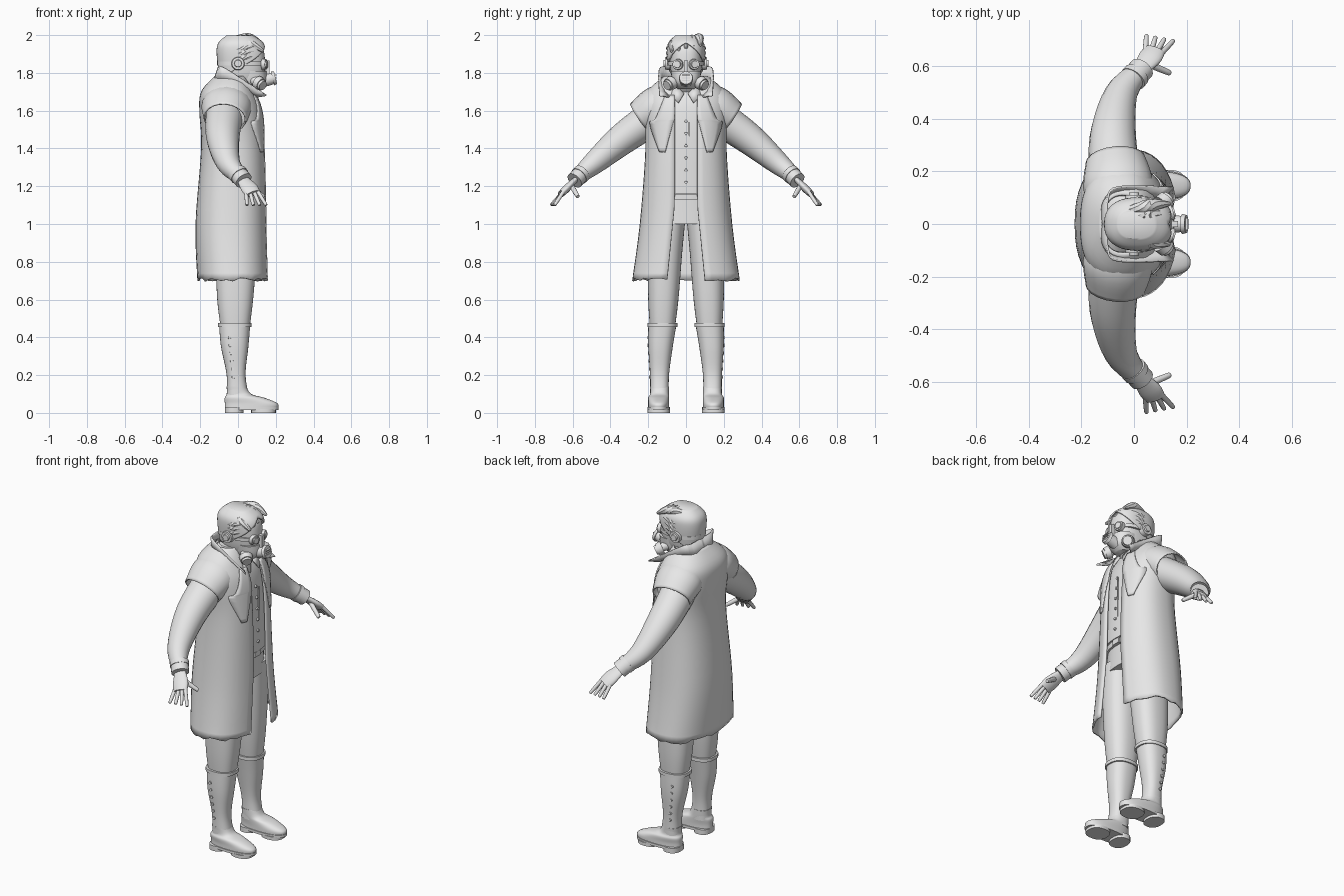
import bpy, bmesh, math, random
from mathutils import Vector, Matrix

random.seed(4)
if "Cube" in bpy.data.objects:
    bpy.data.objects.remove(bpy.data.objects["Cube"])

plain_grey = bpy.data.materials.new("plain_grey")
plain_grey.use_nodes = True
plain_grey.diffuse_color = (0.8, 0.8, 0.8, 1)
for node in plain_grey.node_tree.nodes:
    if node.type == 'BSDF_PRINCIPLED':
        node.inputs["Base Color"].default_value = plain_grey.diffuse_color
made = []


def finish(name, bm, mirror=False, thick=None):
    bmesh.ops.remove_doubles(bm, verts=bm.verts, dist=0.0002)
    bmesh.ops.recalc_face_normals(bm, faces=bm.faces)
    mesh = bpy.data.meshes.new(name)
    bm.to_mesh(mesh)
    bm.free()
    mesh.materials.append(plain_grey)
    obj = bpy.data.objects.new(name, mesh)
    bpy.context.scene.collection.objects.link(obj)
    if thick:
        solidify = obj.modifiers.new("thickness", 'SOLIDIFY')
        solidify.thickness = thick
        solidify.offset = 0
    if mirror:
        obj.modifiers.new("mirror", 'MIRROR').use_axis = (False, True, False)
    made.append(obj)


def smooth(rows, steps=5):
    """Catmull-Rom resampling of a short list of tuples."""
    out = []
    padded = [rows[0], *rows, rows[-1]]
    for before, start, end, after in zip(padded, padded[1:], padded[2:], padded[3:]):
        for step in range(steps):
            t = step / steps
            out.append(tuple(q + t / 2 * (r - p + t * (2 * p - 5 * q + 4 * r - s + t * (3 * q - p - 3 * r + s)))
                             for p, q, r, s in zip(before, start, end, after)))
    return out + [rows[-1]]


def skin(name, rings, loop=True, caps=(0, -1), mirror=False, thick=None):
    bm = bmesh.new()
    grid = [[bm.verts.new(point) for point in ring] for ring in rings]
    count = len(grid[0])
    for low, high in zip(grid, grid[1:]):
        for i in range(count if loop else count - 1):
            j = (i + 1) % count
            bm.faces.new((low[i], low[j], high[j], high[i]))
    for cap in caps:
        bm.faces.new(grid[cap])
    finish(name, bm, mirror, thick)


def outline(z, back, front, inner, outer, gap=None, power=2.4, seg=40):
    """Level rounded outline; a gap angle leaves it open at the front."""
    start = gap or 0
    points = []
    for i in range(seg if gap is None else seg + 1):
        angle = start + 2 * (math.pi - start) * i / seg
        c, s = math.cos(angle), math.sin(angle)
        points.append(((back + front) / 2 + (front - back) / 2 * math.copysign(abs(c) ** (2 / power), c),
                       (inner + outer) / 2 + (outer - inner) / 2 * math.copysign(abs(s) ** (2 / power), s), z))
    return points


def body(name, rows):
    """Central part from rows of height, back, front, half width."""
    skin(name, [outline(z, back, front, -half, half) for z, back, front, half in smooth(rows)])


def limb(name, rows):
    """Paired part from rows of height, back, front, inner, outer."""
    skin(name, [outline(*row) for row in smooth(rows)], mirror=True)


def tube(name, rows, flat=1, seg=20, mirror=True, **options):
    """Tube along rows of x, y, z, radius."""
    rows = smooth(rows)
    path = [Vector(row[:3]) for row in rows]
    rings = []
    for i, (centre, row) in enumerate(zip(path, rows)):
        along = (path[min(i + 1, len(path) - 1)] - path[max(i - 1, 0)]).normalized()
        side = (Vector((1, 0, 0)) - along * along.x).normalized()
        up = along.cross(side) * flat
        angles = [2 * math.pi * j / seg for j in range(seg)]
        rings.append([centre + row[3] * (side * math.cos(a) + up * math.sin(a)) for a in angles])
    skin(name, rings, mirror=mirror, **options)


def finger(name, base, tip, radius):
    """Tapered digit with a rounded end."""
    base, tip = Vector(base), Vector(tip)
    end = tip + (tip - base).normalized() * radius / 2
    tube(name, [(*base, radius), (*tip, radius * .8), (*end, radius * .3)], seg=10)


def stack(parts, start, axis, mirror=False):
    """Discs of given name, radius and depth, one upon the next."""
    place, axis = Vector(start), Vector(axis).normalized()
    turn = axis.to_track_quat('Z', 'Y').to_matrix().to_4x4()
    for name, radius, depth in parts:
        bm = bmesh.new()
        bmesh.ops.create_cone(bm, cap_ends=True, segments=24, radius1=radius, radius2=radius * .9, depth=depth,
                              matrix=Matrix.Translation(place + axis * depth / 2) @ turn)
        finish(name, bm, mirror)
        place += axis * depth


def box(name, centre, size):
    bm = bmesh.new()
    bmesh.ops.create_cube(bm, size=1, matrix=Matrix.Translation(centre) @ Matrix.Diagonal((*size, 1)))
    finish(name, bm)


# Long open coat, flaring and parting below the waist
coat = smooth([(.7, -.21, .16, .28), (1, -.22, .15, .24), (1.4, -.19, .14, .21),
               (1.6, -.2, .12, .22), (1.7, -.19, .08, .2), (1.78, -.12, .04, .11)])
rings = []
for z, back, front, half in coat:
    opening = .06 + max(0, 1.1 - z) / 10
    rings.append(outline(z, back, front, -half, half, gap=math.asin((opening / half) ** 1.2)))
rings[0] = [(x, y, z + random.uniform(-.005, .015)) for x, y, z in rings[0]]
skin("long_coat", rings, loop=False, caps=(), thick=.01)


def coat_front(y, z):
    low, high = next(pair for pair in zip(coat, coat[1:]) if pair[1][0] >= z)
    t = (z - low[0]) / (high[0] - low[0])
    _, back, front, half = (a + (b - a) * t for a, b in zip(low, high))
    return (back + front) / 2 + (front - back) / 2 * (1 - (y / half) ** 2.4) ** (1 / 2.4)


# Notched lapels lying on the coat: height, inner edge, outer edge
lapel = smooth([(1.38, .11, .14), (1.53, .07, .19), (1.56, .06, .16), (1.68, .06, .11)])
skin("lapels", [[(coat_front(y, z) + .009, y, z) for y in (inner + (outer - inner) * i / 4 for i in range(5))]
                for z, inner, outer in lapel], loop=False, caps=(), mirror=True, thick=.008)

# Standing collar with forward points
foot_edge = smooth([(-.13, 0, 1.75), (-.12, .08, 1.75), (-.05, .12, 1.74), (.09, .08, 1.67)])
top_edge = smooth([(-.1, 0, 1.83), (-.1, .09, 1.83), (-.06, .14, 1.82), (.15, .14, 1.68)])
skin("collar", [foot_edge, top_edge], loop=False, caps=(), mirror=True, thick=.008)

# Vest and hips sit inside the coat
body("vest", [(z, back + .03, front - .013, half * .82) for z, back, front, half in coat if z > 1.15])
body("hips", [(z, back + .07, front - .035, half * .75) for z, back, front, half in coat if .98 < z < 1.2])
body("belt", [(z, -.14, .125, .17) for z in (1.13, 1.16)])
box("buckle", (.126, 0, 1.145), (.01, .05, .03))
box("vest_seam", (.128, .015, 1.36), (.005, .005, .36))
for i in range(6):
    z = 1.22 + i * .065
    stack([("vest_button", .008, .01)], (coat_front(0, z) - .015, 0, z), (1, 0, 0))
skin("shirt_collar", [[(.09, .01, 1.69), (.06, .06, 1.74)], [(.11, .04, 1.64), (.09, .08, 1.68)]],
     loop=False, caps=(), mirror=True, thick=.006)

# Shoulder capes, sleeves and cuffs
tube("shoulder_capes", [(-.06, .07, 1.65, .11), (-.06, .15, 1.62, .13), (-.07, .24, 1.56, .11)],
     flat=.83, caps=(), thick=.008)
tube("sleeves", [(-.07, .15, 1.58, .1), (-.08, .33, 1.455, .088), (-.05, .49, 1.32, .063), (.02, .58, 1.245, .04)],
     flat=.95)
wrist, hand_end = Vector((-.005, .55, 1.27)), Vector((.03, .59, 1.23))
for name, begin, end, radius in (("cuff_rolls", 0, .4, .053), ("cuffs", .3, 1, .049)):
    tube(name, [(*wrist.lerp(hand_end, t), radius) for t in (begin, end)], flat=.92)

# Hands with spread fingers
tube("palms", [(.02, .58, 1.24, .03), (.06, .63, 1.19, .045), (.08, .66, 1.16, .04)], flat=.45)
for i, name in enumerate(("little", "ring", "middle", "index")):
    finger(name + "_fingers", (.043 + .021 * i, .65, 1.17), (.047 + .033 * i, .71 - .006 * i, 1.105), .011)
finger("thumbs", (.06, .605, 1.2), (.13, .575, 1.15), .014)

# Trousers and tall boots
limb("trouser_legs", [(1.06, -.14, .11, 0, .18), (.85, -.12, .1, .02, .2), (.6, -.11, .08, .04, .2),
                      (.44, -.09, .06, .06, .19)])
limb("boot_shafts", [(.47, -.1, .065, .05, .2), (.35, -.09, .055, .07, .2), (.2, -.06, .04, .09, .19),
                     (.08, -.06, .06, .09, .19)])
limb("boot_tops", [(z, -.105, .072, .045, .205) for z in (.455, .475)])
limb("boot_feet", [(.02, -.07, .21, .09, .2), (.05, -.07, .21, .09, .2), (.08, -.07, .14, .09, .2),
                   (.1, -.06, .07, .09, .19), (.14, -.06, .045, .09, .19)])
for name, bottom, top, back, front in (("soles", .015, .03, -.07, .215), ("heels", 0, .03, -.07, .03),
                                       ("forefoot_soles", 0, .02, .07, .2)):
    limb(name, [(z, back, front, .085, .205) for z in (bottom, top)])
for i in range(6):
    stack([("boot_button", .009, .015)], (-.025 - .004 * i, .18 + .002 * i, .19 + .042 * i), (0, 1, 0), True)

# Head and neck, then a hair shell that opens over the face
head = smooth([(1.68, -.07, .05, .06), (1.74, -.08, .1, .065), (1.8, -.09, .14, .08), (1.9, -.1, .14, .088),
               (1.95, -.09, .12, .08), (1.985, -.05, .07, .045)])
skin("head", [outline(z, back, front, -half, half) for z, back, front, half in head])
grow = .009
skin("hair", [outline(z + grow, back - grow, front + grow, -half - grow, half + grow, gap=max(0, 13 * (1.95 - z)))
              for z, back, front, half in head if z > 1.78], loop=False, caps=(-1,), thick=grow)
for i in range(5):
    y, z = -.07 + .035 * i, 1.945 + .008 * i
    tube("forelock", [(-.03, y * .7, z, .015), (.06, y, z + .008, .025), (.135, y * 1.1, z - .03, .008)],
         seg=8, mirror=False)
for i in range(3):
    z = 1.88 + .025 * i
    tube("side_locks", [(.09, .08, z + .01, .01), (.03, .09, z, .016), (-.05, .08, z - .01, .008)], seg=8)

# Breathing mask, goggles and strap
body("mask_strap", [(z, -.11, .146, .098) for z in (1.84, 1.86)])
body("mask_shell", [(1.715, .02, .115, .045), (1.75, 0, .15, .07), (1.81, .01, .15, .08)])
stack([("ear_caps", .036, .025), ("ear_cap_centres", .02, .01)], (0, .085, 1.85), (0, 1, 0), True)
stack([("goggle_rims", .03, .02), ("goggle_lenses", .02, .006)], (.13, .04, 1.845), (1, .3, 0), True)
stack([("snout", .034, .055), ("snout_rim", .038, .016)], (.13, 0, 1.757), (1, 0, .25))
stack([("filter_stems", .026, .03), ("filter_cans", .037, .03), ("filter_caps", .028, .012)],
      (.085, .055, 1.76), (.6, .6, -.35), True)
box("nose_bridge", (.155, 0, 1.825), (.025, .022, .08))
for i in range(3):
    box("snout_grille", (.2, 0, 1.76 + .014 * i), (.01, .044, .005))

bpy.ops.object.select_all(action='DESELECT')
for obj in made:
    obj.select_set(True)
bpy.context.view_layer.objects.active = made[0]
bpy.ops.object.shade_smooth_by_angle(angle=math.radians(40))
